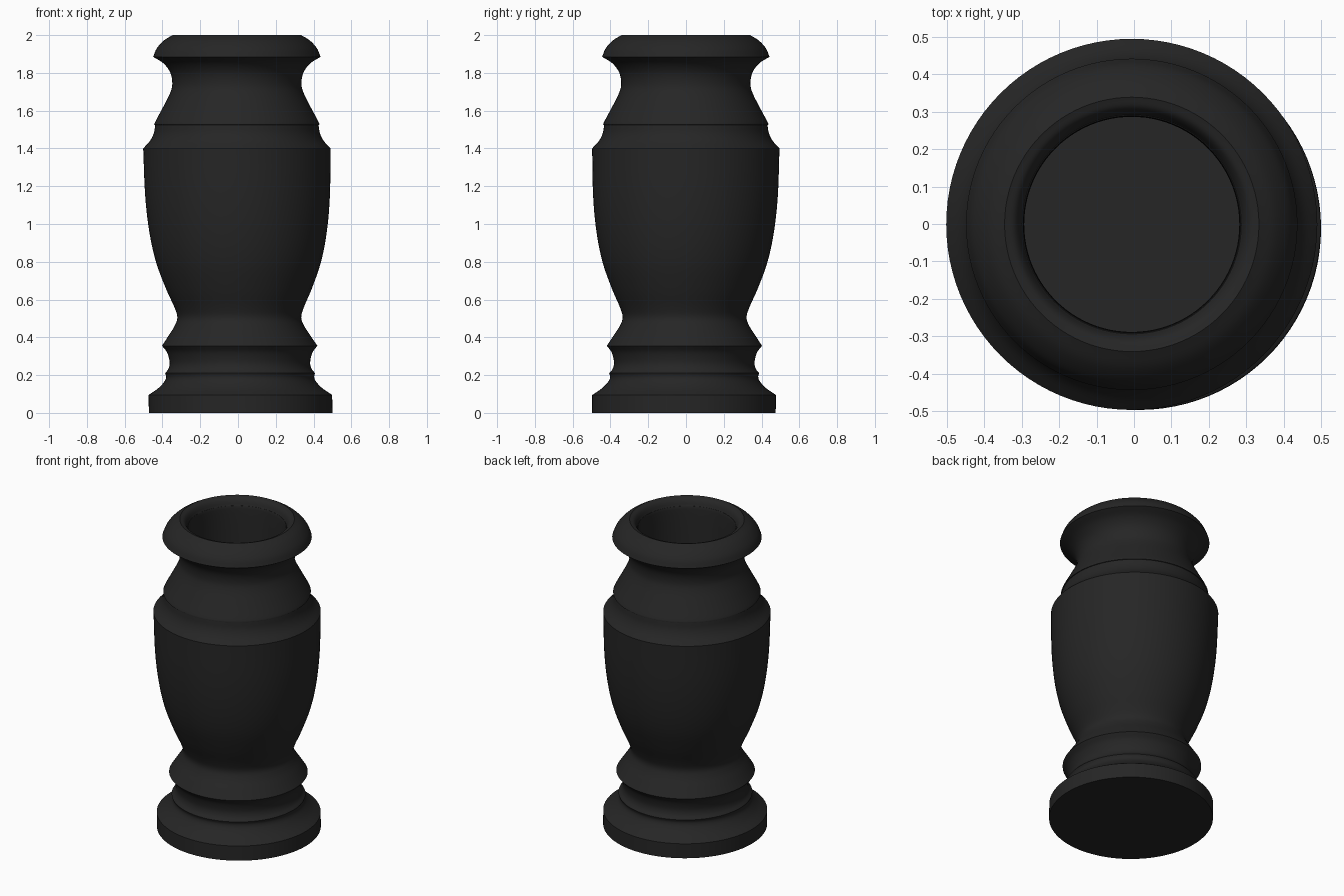
import bpy, bmesh, math
from mathutils import Vector

if "Cube" in bpy.data.objects:
    bpy.data.objects.remove(bpy.data.objects["Cube"])

SIDES = 96

# Profile as (radius, height) runs; each run is a smooth curve, joints between runs are crisp edges
RUNS = [
    [(.486, 0), (.486, .095)],                                              # foot
    [(.486, .095), (.435, .13), (.402, .165), (.392, .19), (.397, .21)],    # foot cove
    [(.397, .21), (.378, .235), (.372, .27), (.385, .32), (.411, .355)],    # ring cove
    [(.411, .355), (.375, .41), (.343, .46), (.328, .505), (.343, .56),     # waist and body
     (.387, .66), (.437, .8), (.470, .96), (.489, 1.15), (.496, 1.4)],
    [(.496, 1.4), (.460, 1.44), (.440, 1.48), (.432, 1.525)],               # shoulder cove
    [(.432, 1.525), (.435, 1.535), (.390, 1.62), (.355, 1.69), (.342, 1.74),
     (.352, 1.80), (.388, 1.85), (.443, 1.885)],                            # neck
    [(.443, 1.885), (.424, 1.93), (.386, 1.972), (.340, 2.0)],              # lip
    [(.340, 2.0), (.312, 1.988), (.295, 1.955), (.288, 1.9), (.288, 1.5)],  # rolled rim and well
]


def smooth(points, steps=5):
    """Catmull-Rom curve through the points."""
    if len(points) == 2:
        return [Vector(p) for p in points]
    p = [Vector(q) for q in points]
    p = [2 * p[0] - p[1]] + p + [2 * p[-1] - p[-2]]
    out = []
    for i in range(1, len(p) - 2):
        a, b, c, d = p[i - 1:i + 3]
        for s in range(steps):
            t = s / steps
            out.append(.5 * (2 * b + (c - a) * t + (2 * a - 5 * b + 4 * c - d) * t ** 2
                             + (3 * b - a - 3 * c + d) * t ** 3))
    return out + [p[-2]]


def centre(z):
    """The turned axis leans very slightly."""
    t = min(z / 1.4, 1)
    return .014 - .020 * t, -.011 + .010 * t


profile = [smooth(RUNS[0])[0]]
for run in RUNS:
    profile += smooth(run)[1:]

# Vase: rings swept around the axis
bm = bmesh.new()
rings = []
for r, z in profile:
    z = min(z, 2.0)
    cx, cy = centre(z)
    rings.append([bm.verts.new((cx + r * math.cos(2 * math.pi * k / SIDES),
                                cy + r * math.sin(2 * math.pi * k / SIDES), z))
                  for k in range(SIDES)])
for lo, hi in zip(rings, rings[1:]):
    for k in range(SIDES):
        n = (k + 1) % SIDES
        bm.faces.new((lo[k], lo[n], hi[n], hi[k]))
# Underside and well floor
bm.faces.new(rings[0][::-1])
bm.faces.new(rings[-1])

mesh = bpy.data.meshes.new("vase")
bm.to_mesh(mesh)
bm.free()
vase = bpy.data.objects.new("vase", mesh)
bpy.context.collection.objects.link(vase)

black = bpy.data.materials.new("matte black")
black.diffuse_color = (.019, .019, .019, 1)
black.use_nodes = True
black.node_tree.nodes["Principled BSDF"].inputs["Base Color"].default_value = black.diffuse_color
mesh.materials.append(black)

bpy.context.view_layer.objects.active = vase
vase.select_set(True)
bpy.ops.object.shade_smooth_by_angle(angle=math.radians(30))
